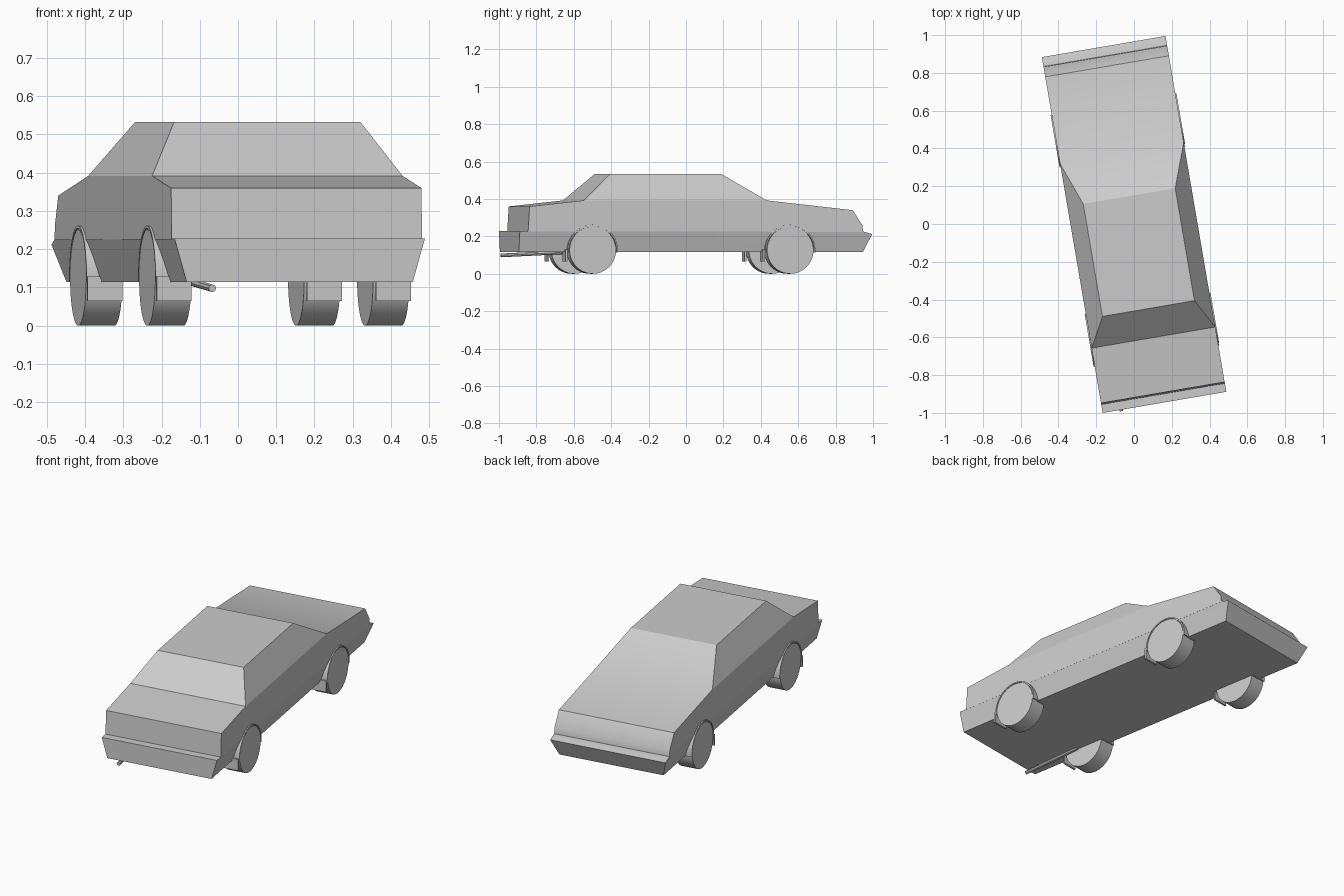
import bpy
import bmesh
import math
from mathutils import Matrix, Vector

if "Cube" in bpy.data.objects:
    bpy.data.objects.remove(bpy.data.objects["Cube"])

TURN = Matrix.Rotation(math.radians(9.7), 4, 'Z')  # the car stands slightly turned

grey = bpy.data.materials.new("light_grey")
grey.diffuse_color = (0.6, 0.6, 0.6, 1)
grey.use_nodes = True
grey.node_tree.nodes["Principled BSDF"].inputs["Base Color"].default_value = grey.diffuse_color


def finish(name, bm):
    """Turn a bmesh into a shaded object in the car's orientation."""
    bmesh.ops.recalc_face_normals(bm, faces=bm.faces)
    bm.transform(TURN)
    mesh = bpy.data.meshes.new(name)
    bm.to_mesh(mesh)
    bm.free()
    mesh.materials.append(grey)
    ob = bpy.data.objects.new(name, mesh)
    bpy.context.collection.objects.link(ob)
    bpy.ops.object.select_all(action='DESELECT')
    ob.select_set(True)
    bpy.context.view_layer.objects.active = ob
    bpy.ops.object.shade_smooth_by_angle(angle=math.radians(30))
    return ob


def profile_solid(name, points, sides):
    """Closed side profile (y, z, half width), bridged left to right."""
    bm = bmesh.new()
    left = [bm.verts.new((-w, y, z)) for y, z, w in points]
    right = [bm.verts.new((w, y, z)) for y, z, w in points]
    n = len(points)
    for i in range(n):
        j = (i + 1) % n
        bm.faces.new((left[i], left[j], right[j], right[i]))
    for ids in sides:
        bm.faces.new([left[i] for i in ids])
        bm.faces.new([right[i] for i in reversed(ids)])
    return finish(name, bm)


# Upper body with cabin
W = 0.332
profile_solid("upper_body", [
    (-0.913, 0.226, W), (-0.905, 0.36, W), (-0.61, 0.392, W),
    (-0.454, 0.533, 0.247), (0.15, 0.533, 0.247), (0.381, 0.392, W),
    (0.847, 0.34, W), (0.90, 0.26, W), (0.903, 0.224, W)],
    [(0, 1, 2, 5, 6, 7, 8), (2, 3, 4, 5)])

# Lower body with bumpers, tucked in towards the floor
profile_solid("lower_body", [
    (-0.958, 0.228, W), (0.903, 0.226, W), (0.953, 0.212, W),
    (0.908, 0.115, 0.30), (-0.958, 0.115, 0.30)],
    [(0, 1, 3, 4), (1, 2, 3)])


def wheel(name, side, y):
    bm = bmesh.new()
    place = Matrix.Translation((side * 0.289, y, 0.126)) @ Matrix.Rotation(math.pi / 2, 4, 'Y')
    bmesh.ops.create_cone(bm, cap_ends=True, segments=40, radius1=0.126,
                          radius2=0.126, depth=0.096, matrix=place)
    finish(name, bm)


def wheel_arch(name, side, y):
    """Thin curved liner over the wheel."""
    bm = bmesh.new()
    rings = []
    for i in range(25):
        a = math.radians(-5 + 190 * i / 24)
        rings.append([bm.verts.new((side * u, y + r * math.cos(a), 0.126 + r * math.sin(a)))
                      for u, r in ((0.245, 0.129), (0.338, 0.129), (0.338, 0.136), (0.245, 0.136))])
    for a, b in zip(rings, rings[1:]):
        for k in range(4):
            m = (k + 1) % 4
            bm.faces.new((a[k], a[m], b[m], b[k]))
    bm.faces.new(rings[0])
    bm.faces.new(rings[-1][::-1])
    finish(name, bm)


def mud_flap(name, side, y):
    bm = bmesh.new()
    place = Matrix.Translation((side * 0.291, y, 0.097)) @ Matrix.Diagonal((0.092, 0.01, 0.064, 1))
    bmesh.ops.create_cube(bm, size=1, matrix=place)
    finish(name, bm)


# Wheels, arches and flaps at the four corners
for end, y in (("exhaust_end", -0.563), ("nose_end", 0.508)):
    for hand, side in (("left", -1), ("right", 1)):
        tag = f"{end}_{hand}"
        wheel("wheel_" + tag, side, y)
        wheel_arch("wheel_arch_" + tag, side, y)
        mud_flap("mud_flap_" + tag, side, y - 0.143)

# Exhaust pipe
start, stop = Vector((-0.233, -0.60, 0.116)), Vector((-0.233, -0.965, 0.098))
axis = stop - start
bm = bmesh.new()
bmesh.ops.create_cone(bm, cap_ends=True, segments=8, radius1=0.01, radius2=0.01,
                      depth=axis.length,
                      matrix=Matrix.Translation((start + stop) / 2)
                      @ axis.to_track_quat('Z', 'Y').to_matrix().to_4x4())
finish("exhaust_pipe", bm)
